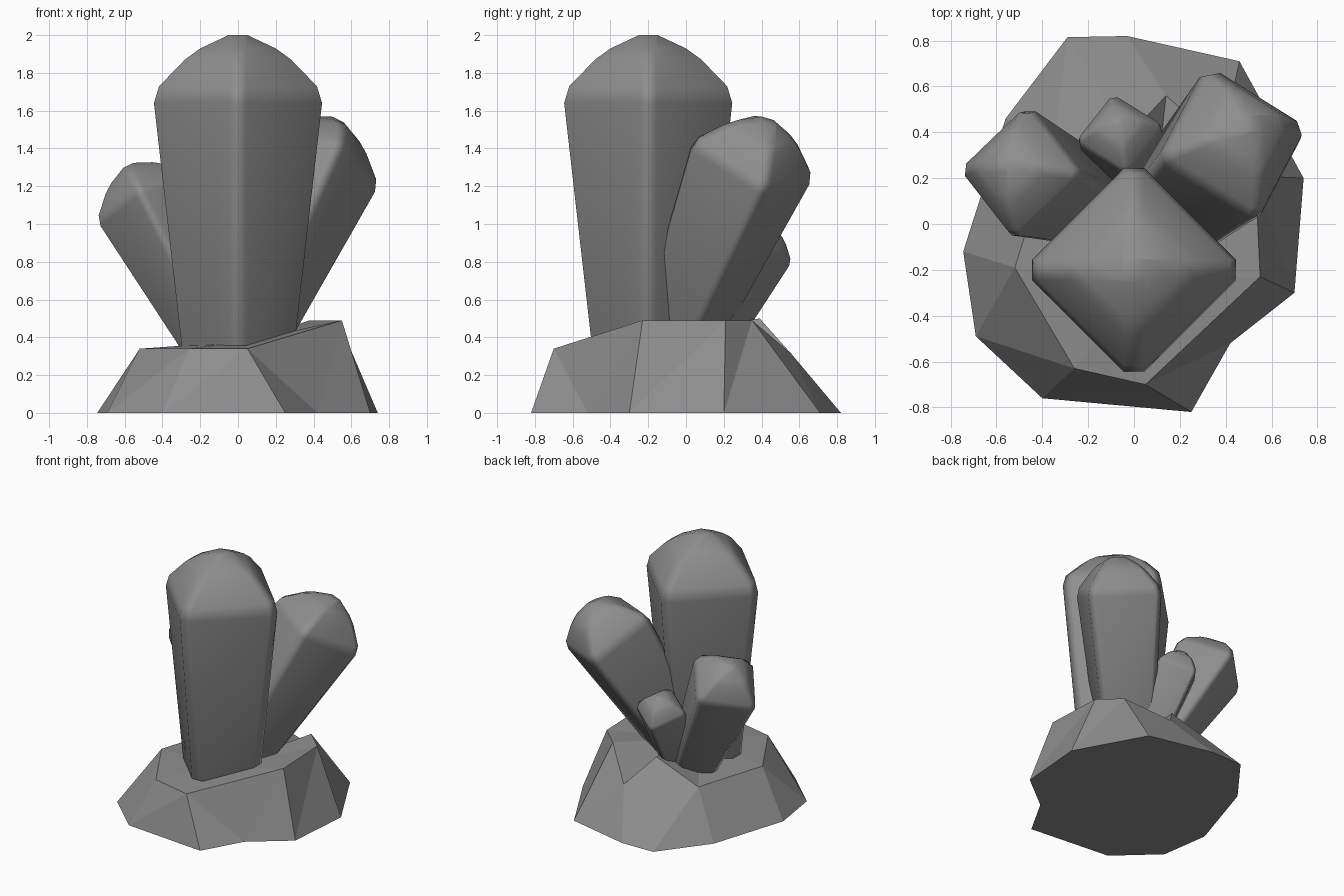
import bpy, bmesh, math
from mathutils import Vector, Matrix

if "Cube" in bpy.data.objects:
    bpy.data.objects.remove(bpy.data.objects["Cube"])

stone = bpy.data.materials.new("stone_grey")
stone.diffuse_color = (0.27, 0.27, 0.27, 1)
stone.use_nodes = True
stone.node_tree.nodes["Principled BSDF"].inputs["Base Color"].default_value = stone.diffuse_color


def finish(bm, name, smooth):
    bmesh.ops.remove_doubles(bm, verts=bm.verts[:], dist=0.0005)
    bmesh.ops.recalc_face_normals(bm, faces=bm.faces[:])
    for f in bm.faces:
        f.smooth = smooth
    me = bpy.data.meshes.new(name)
    bm.to_mesh(me)
    bm.free()
    me.materials.append(stone)
    ob = bpy.data.objects.new(name, me)
    bpy.context.collection.objects.link(ob)
    if smooth:
        ob.modifiers.new("soft_normals", 'WEIGHTED_NORMAL').keep_sharp = False
    return ob


# Crystal profile: (corner radius, height along axis), in units of the widest radius
PROFILE = [(0.60, -3.5), (1.0, 0), (0.94, 0.2), (0.63, 0.52), (0.45, 0.65), (0.11, 0.81)]
CHAMFER = 0.1


def crystal(name, centre, slope, w, twist):
    """Square crystal with cut corners; centre is the middle of its widest ring."""
    bm = bmesh.new()
    rings = []
    for r, h in PROFILE:
        ring = []
        for k in range(4):
            rot = Matrix.Rotation(k * math.pi / 2, 3, 'Z')
            for s in (-1, 1):
                ring.append(bm.verts.new(rot @ Vector((r, s * CHAMFER, h)) * w))
        rings.append(ring)
    for a, b in zip(rings, rings[1:]):
        for i in range(8):
            j = (i + 1) % 8
            bm.faces.new((a[i], a[j], b[j], b[i]))
    bm.faces.new(rings[0])
    bm.faces.new(rings[-1])
    tilt = Vector((0, 0, 1)).rotation_difference(Vector((*slope, 1))).to_matrix().to_4x4()
    m = Matrix.Translation(centre) @ tilt @ Matrix.Rotation(math.radians(twist), 4, 'Z')
    bmesh.ops.transform(bm, matrix=m, verts=bm.verts[:])
    return finish(bm, name, True)


crystal("main_crystal", (0, -0.20, 1.64), (0, 0), 0.445, 0)
crystal("right_crystal", (0.42, 0.34, 1.31), (0.42, 0.42), 0.335, 15)
crystal("left_crystal", (-0.48, 0.22, 1.11), (-0.5, 0.2), 0.275, -4)
crystal("small_crystal", (-0.06, 0.385, 0.86), (-0.08, 0.5), 0.18, 10)

# Rock base: ground outline, each point paired with a point of the upper rim
FOOT = [(-0.40, -0.76), (0.25, -0.82), (0.42, -0.52), (0.70, -0.30), (0.74, 0.20), (0.46, 0.71),
        (-0.03, 0.82), (-0.29, 0.815), (-0.56, 0.46), (-0.745, -0.12), (-0.69, -0.49)]
RIM = [(-0.26, -0.63, 0.34), (0.05, -0.70, 0.34), (0.05, -0.70, 0.34), (0.55, -0.23, 0.49),
       (0.53, 0.21, 0.49), (0.38, 0.35, 0.49), (0.14, 0.56, 0.31), (-0.02, 0.39, 0.50),
       (-0.35, 0.35, 0.34), (-0.52, -0.19, 0.34), (-0.52, -0.19, 0.34)]
bm = bmesh.new()
foot = [bm.verts.new((x, y, 0)) for x, y in FOOT]
cache = {}
rim = [cache.setdefault(p, None) or cache.update({p: bm.verts.new(p)}) or cache[p] for p in RIM]
hub = bm.verts.new((0.05, -0.25, 0.38))
n = len(foot)
for i in range(n):
    j = (i + 1) % n
    if rim[i] is rim[j]:
        bm.faces.new((foot[i], foot[j], rim[i]))
    else:
        bm.faces.new((foot[i], foot[j], rim[j]))
        bm.faces.new((foot[i], rim[j], rim[i]))
        bm.faces.new((rim[i], rim[j], hub))
bm.faces.new(foot[::-1])
finish(bm, "rock_base", False)
